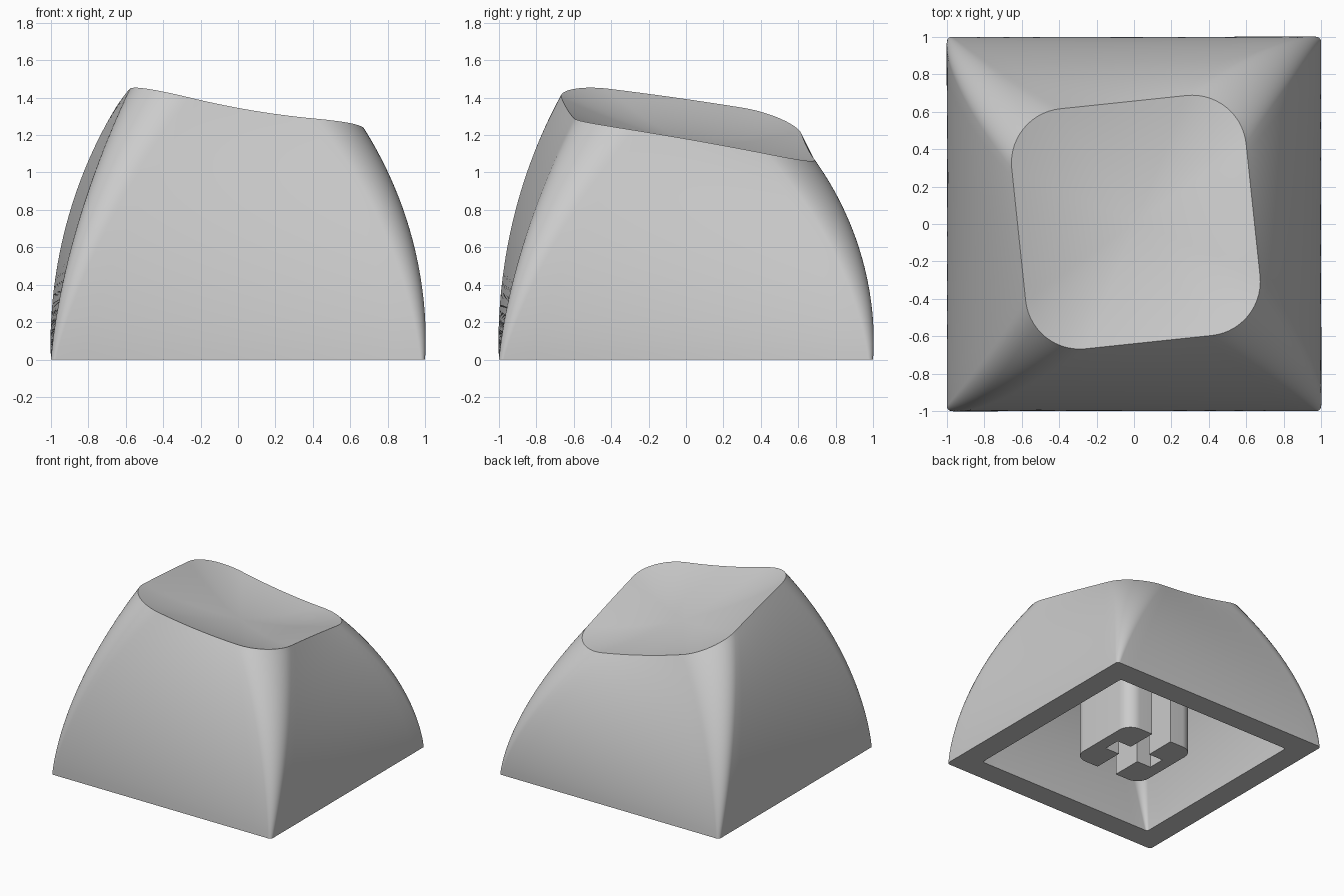
import bpy, bmesh
from math import sin, cos, pi, radians
from mathutils import Vector

if "Cube" in bpy.data.objects:
    bpy.data.objects.remove(bpy.data.objects["Cube"], do_unlink=True)

grey = bpy.data.materials.new("matte grey")
grey.use_nodes = True
grey.diffuse_color = (0.6, 0.6, 0.6, 1)
grey.node_tree.nodes["Principled BSDF"].inputs["Base Color"].default_value = grey.diffuse_color

ARC, EDGE = 14, 14   # steps per corner and per straight side
TURN = radians(6)    # twist of the top against the base
MID = Vector((0.01, 0.01))


def rounded_square(hx, hy, r, turn=0.0, mid=Vector((0, 0)), edge=EDGE):
    """Counter-clockwise outline with the same point count for every size."""
    corners = []
    for k, (sx, sy) in enumerate([(1, 1), (-1, 1), (-1, -1), (1, -1)]):
        arc = [(k + i / ARC) * pi / 2 for i in range(ARC + 1)]
        corners.append([Vector((sx * (hx - r) + r * cos(a), sy * (hy - r) + r * sin(a))) for a in arc])
    pts = []
    for k in range(4):
        start, end = corners[k][-1], corners[(k + 1) % 4][0]
        pts += corners[k] + [start.lerp(end, i / edge) for i in range(1, edge)]
    c, s = cos(turn), sin(turn)
    return [Vector((mid.x + p.x * c - p.y * s, mid.y + p.x * s + p.y * c)) for p in pts]


def rim_height(x, y):
    """Tilted, cylindrically curved surface that the rim lies on."""
    return 1.243 - 0.17 * x - 0.177 * y + 0.112 * x * x - 0.027 * y * y


def wall(base, top, drop, steps=28):
    """Rings twisting and tapering from the base (half x, half y, radius) to the top."""
    heights = [rim_height(p.x, p.y) - drop for p in rounded_square(*top, TURN, MID)]
    rings = []
    for i in range(steps + 1):
        t = i / steps
        f = t ** 1.7
        hx, hy = (b + (e - b) * f for b, e in zip(base[:2], top[:2]))
        r = base[2] + (top[2] - base[2]) * t
        rise = 2 * t * (1 - t) * 0.57 + t * t
        ring = rounded_square(hx, hy, r, TURN * t, MID * t)
        rings.append([Vector((p.x, p.y, z * rise)) for p, z in zip(ring, heights)])
    return rings


def cap(top, drop, hollow, steps=14):
    """Rings shrinking from the top outline to its middle, sunk by the hollow."""
    outline = rounded_square(*top, TURN, MID)
    rings = []
    for i in range(1, steps):
        s = i / steps
        sink = drop + hollow * (1 - (1 - s) ** 2)
        flat = [p.lerp(MID, s) for p in outline]
        rings.append([Vector((p.x, p.y, rim_height(p.x, p.y) - sink)) for p in flat])
    return rings, Vector((MID.x, MID.y, rim_height(*MID) - drop - hollow))


def finish(bm, name, angle=24):
    bmesh.ops.recalc_face_normals(bm, faces=bm.faces)
    mesh = bpy.data.meshes.new(name)
    bm.to_mesh(mesh)
    bm.free()
    mesh.materials.append(grey)
    obj = bpy.data.objects.new(name, mesh)
    bpy.context.collection.objects.link(obj)
    bpy.ops.object.select_all(action='DESELECT')
    obj.select_set(True)
    bpy.context.view_layer.objects.active = obj
    bpy.ops.object.shade_smooth_by_angle(angle=radians(angle))


# Shell: outer dish and walls, bottom rim, then the cavity inside
outer_top, inner_top = (0.63, 0.645, 0.29), (0.46, 0.475, 0.2)
outer_cap, outer_mid = cap(outer_top, 0, 0.08)
inner_cap, inner_mid = cap(inner_top, 0.3, 0.03)
outer_wall = wall((1, 1, 0.025), outer_top, 0)
inner_wall = wall((0.81, 0.81, 0.02), inner_top, 0.3)
rings = outer_cap[::-1] + outer_wall[::-1] + inner_wall + inner_cap

bm = bmesh.new()
loops = [[bm.verts.new(p) for p in ring] for ring in rings]
count = len(loops[0])
for a, b in zip(loops, loops[1:]):
    for i in range(count):
        j = (i + 1) % count
        bm.faces.new((a[i], a[j], b[j], b[i]))
for loop, mid in ((loops[0], outer_mid), (loops[-1], inner_mid)):
    hub = bm.verts.new(mid)
    for i in range(count):
        bm.faces.new((hub, loop[i], loop[(i + 1) % count]))
finish(bm, "cap_shell")


# Stem: solid upper block and two C-shaped halves around the cross slot
def prism(name, outline, z0, z1):
    bm = bmesh.new()
    face = bm.faces.new([bm.verts.new((p[0], p[1], z0)) for p in outline])
    new = bmesh.ops.extrude_face_region(bm, geom=[face], use_keep_orig=True)["geom"]
    for v in new:
        if isinstance(v, bmesh.types.BMVert):
            v.co.z = z1
    finish(bm, name)


HALF, RADIUS = 0.32, 0.11
SLOT_TOP = 0.55
stem = rounded_square(HALF, HALF, RADIUS, edge=1)
prism("stem_block", stem, SLOT_TOP, 1.04)

slot_x, slot_y, reach = 0.09, 0.07, 0.22
right_arcs = [p for p in stem if p.x > 0]
right_arcs = [p for p in right_arcs if p.y < 0] + [p for p in right_arcs if p.y > 0]
half = [(slot_x, -HALF)] + [(p.x, p.y) for p in right_arcs] + [
    (slot_x, HALF), (slot_x, slot_y), (reach, slot_y), (reach, -slot_y), (slot_x, -slot_y)]
for side, label in ((1, "left"), (-1, "right")):
    prism("stem_half_" + label, [(side * x, y) for x, y in half], 0.01, SLOT_TOP)
